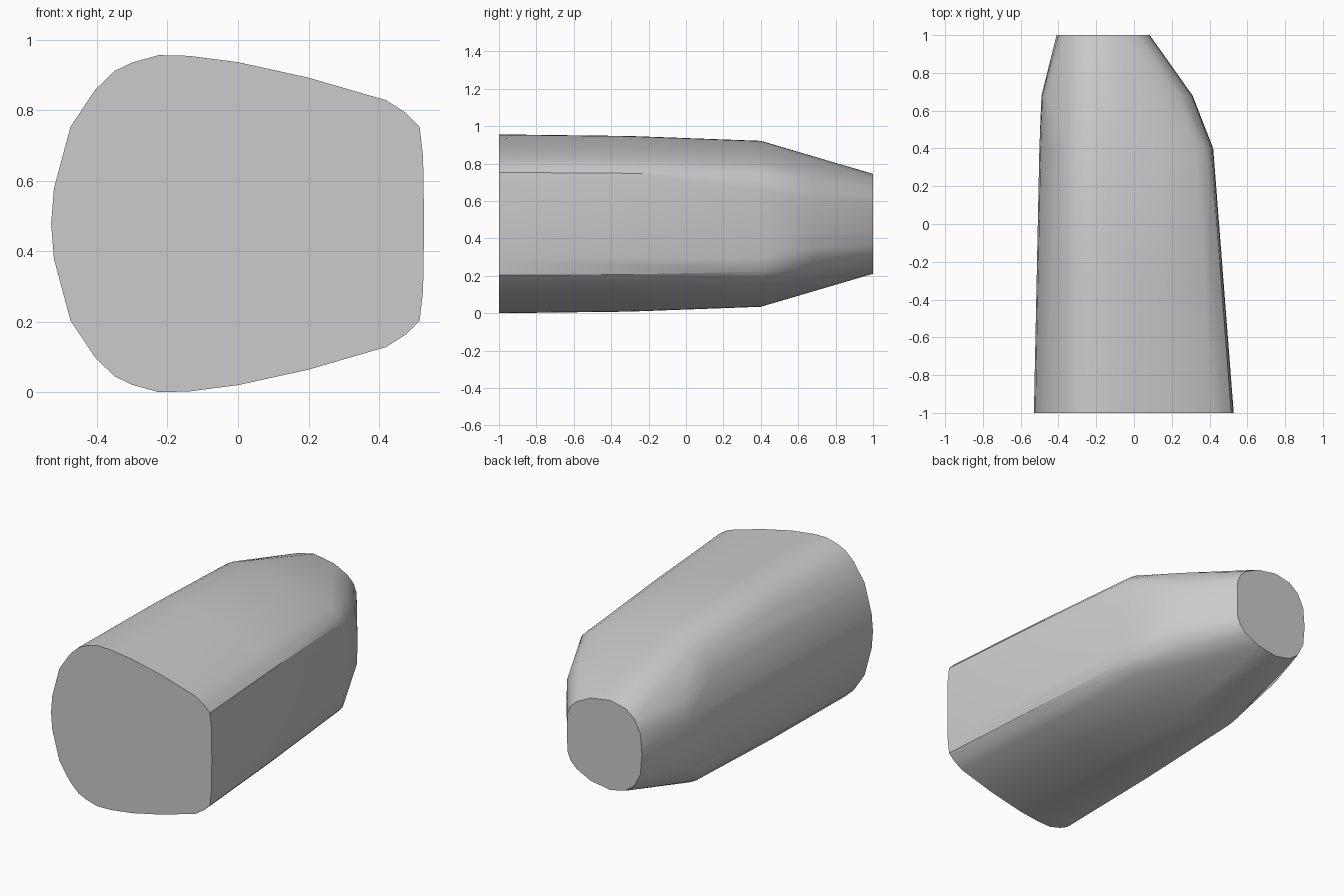
import bpy
import bmesh
from math import radians

cube = bpy.data.objects.get("Cube")
if cube:
    bpy.data.objects.remove(cube, do_unlink=True)

MID = 0.478  # height of the mirror plane

# Half profiles as (x, height above the mirror plane)
FRONT = [(-.53, 0), (-.522, .1), (-.475, .275), (-.405, .38), (-.35, .433),
         (-.3, .457), (-.225, .478), (-.14, .476), (0, .458), (.2, .414),
         (.42, .35), (.475, .315), (.515, .275), (.525, .19), (.528, 0)]
NOSE = [(-.41, 0), (-.4, .12), (-.36, .2), (-.3, .245), (-.2, .267),
        (-.07, .245), (.02, .2), (.06, .16), (.08, .11), (.083, 0)]
BULGE = [(-.49, 0), (-.485, .1), (-.46, .2), (.24, .25), (.29, .18), (.307, .13), (.31, 0)]


def scaled(profile, sx, dx, sh):
    return [(x * sx + dx, h * sh) for x, h in profile]


sections = [(-1, FRONT),
            (-.3, scaled(FRONT, .935, -.02, .982)),
            (.4, scaled(FRONT, .87, -.04, .928)),
            (.68, BULGE),
            (1, NOSE)]

# Body: skin stretched over the mirrored sections
bm = bmesh.new()
for y, profile in sections:
    for x, h in profile:
        for side in ((1, -1) if h else (1,)):
            bm.verts.new((x, y, MID + side * h))
hull = bmesh.ops.convex_hull(bm, input=bm.verts[:])
spare = {v for v in hull["geom_interior"] + hull["geom_unused"]
         if isinstance(v, bmesh.types.BMVert)}
bmesh.ops.delete(bm, geom=list(spare), context="VERTS")
bmesh.ops.dissolve_limit(bm, angle_limit=radians(.5), verts=bm.verts[:], edges=bm.edges[:])
bmesh.ops.recalc_face_normals(bm, faces=bm.faces[:])

mesh = bpy.data.meshes.new("tapered_body")
bm.to_mesh(mesh)
bm.free()
body = bpy.data.objects.new("tapered_body", mesh)
bpy.context.collection.objects.link(body)

# Plain grey
grey = bpy.data.materials.new("light_grey")
grey.use_nodes = True
grey.diffuse_color = (.6, .6, .6, 1)
grey.node_tree.nodes["Principled BSDF"].inputs["Base Color"].default_value = (.6, .6, .6, 1)
mesh.materials.append(grey)

bpy.ops.object.select_all(action="DESELECT")
body.select_set(True)
bpy.context.view_layer.objects.active = body
bpy.ops.object.shade_smooth_by_angle(angle=radians(30))
